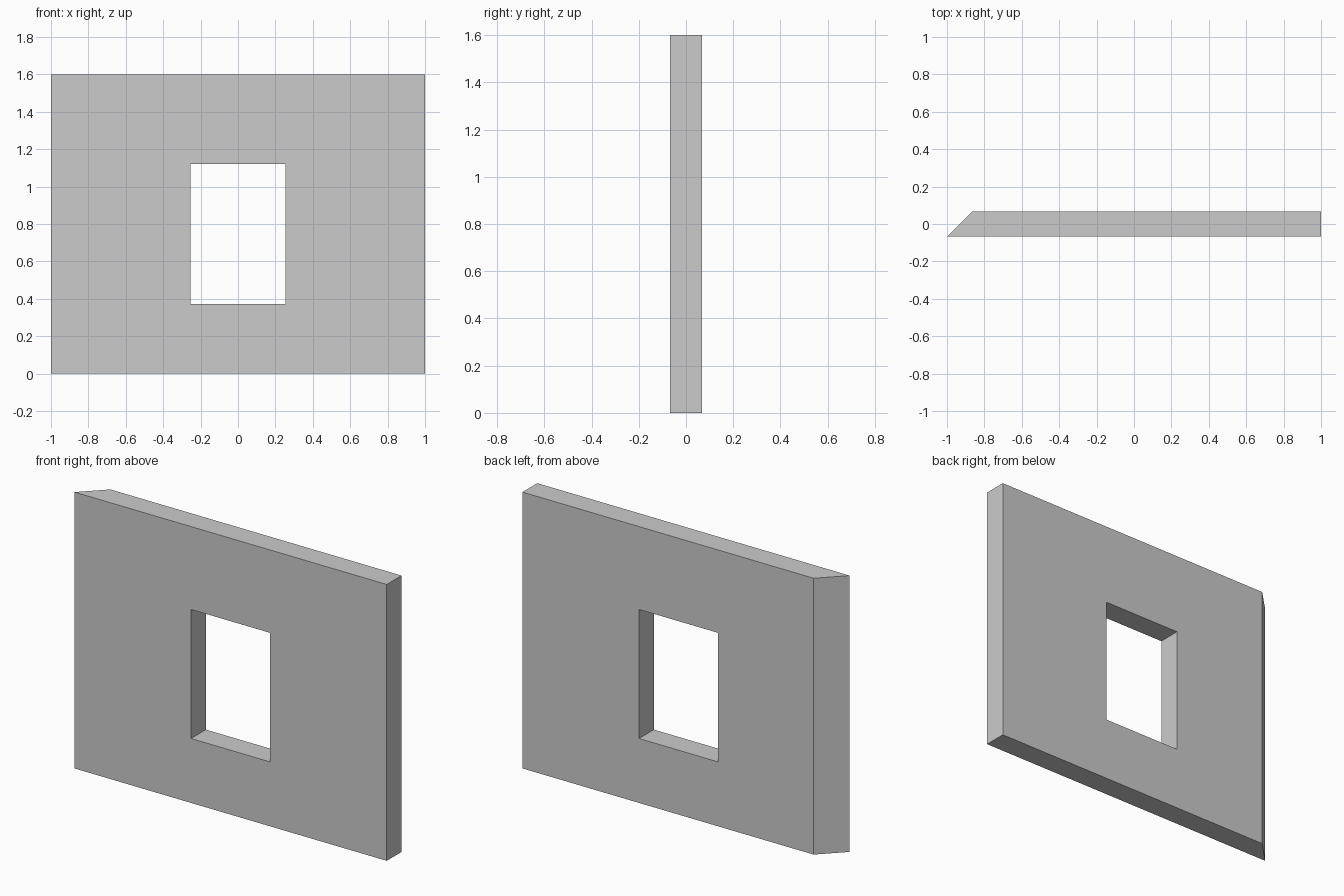
import bpy, bmesh

if "Cube" in bpy.data.objects:
    bpy.data.objects.remove(bpy.data.objects["Cube"])

HALF_T = 0.0675   # half wall thickness
HEIGHT = 1.6


def prism(name, outline, z0, z1):
    """Extrude a plan outline (x, y) from z0 up to z1."""
    bm = bmesh.new()
    base = bm.faces.new([bm.verts.new((x, y, z0)) for x, y in outline])
    top = bmesh.ops.extrude_face_region(bm, geom=[base])["geom"]
    verts = [v for v in top if isinstance(v, bmesh.types.BMVert)]
    bmesh.ops.translate(bm, verts=verts, vec=(0, 0, z1 - z0))
    bmesh.ops.recalc_face_normals(bm, faces=bm.faces)
    mesh = bpy.data.meshes.new(name)
    bm.to_mesh(mesh)
    bm.free()
    obj = bpy.data.objects.new(name, mesh)
    bpy.context.collection.objects.link(obj)
    return obj


# Wall panel with a 45 degree mitre at its left end
t = HALF_T
wall = prism("wall", [(-1, -t), (1, -t), (1, t), (-1 + 2 * t, t)], 0, HEIGHT)

# Window opening
w = 0.253
cutter = prism("window_cutter", [(-w, -0.3), (w, -0.3), (w, 0.3), (-w, 0.3)],
               0.373, 1.12)
cutter.hide_render = True
cutter.hide_set(True)

opening = wall.modifiers.new("window_opening", 'BOOLEAN')
opening.operation = 'DIFFERENCE'
opening.solver = 'EXACT'
opening.object = cutter
bpy.context.view_layer.objects.active = wall
bpy.ops.object.modifier_apply(modifier=opening.name)
bpy.data.objects.remove(cutter)
